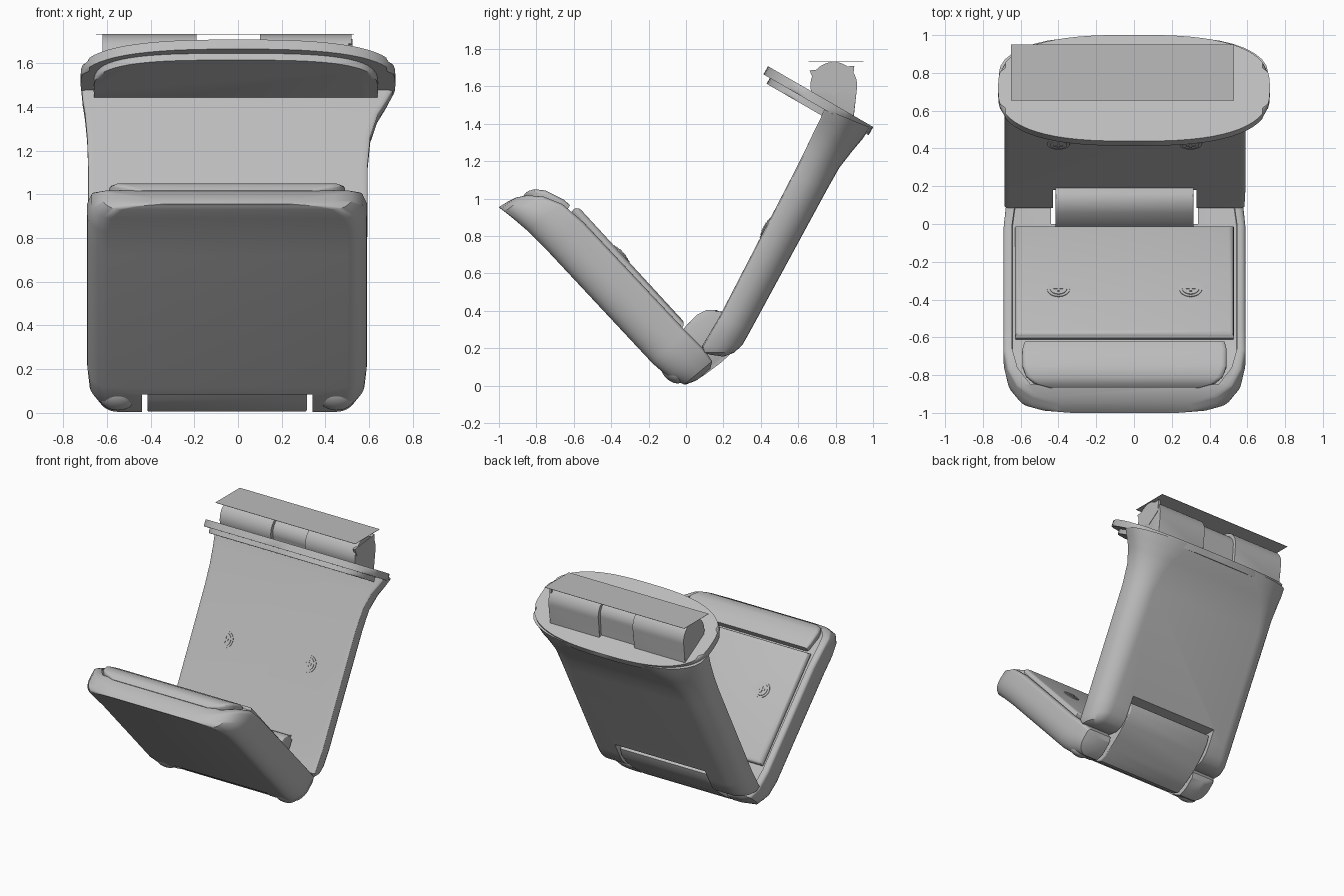
import bpy, bmesh
from math import sin, cos, pi, radians
from mathutils import Matrix, Vector

cube = bpy.data.objects.get("Cube")
if cube:
    bpy.data.objects.remove(cube, do_unlink=True)

grey = bpy.data.materials.new("plain grey")
grey.use_nodes = True
grey.diffuse_color = (0.5, 0.5, 0.5, 1)
grey.node_tree.nodes["Principled BSDF"].inputs["Base Color"].default_value = (0.5, 0.5, 0.5, 1)

MID = -0.05                      # centre line of the two leaves
# Frame whose local x, y, z run along world y, z, x
SIDE = Matrix(((0, 0, 1, 0), (1, 0, 0, 0), (0, 1, 0, 0), (0, 0, 0, 1)))


def activate(ob):
    bpy.ops.object.select_all(action='DESELECT')
    ob.select_set(True)
    bpy.context.view_layer.objects.active = ob


def finish(name, bm, smooth=True):
    bmesh.ops.recalc_face_normals(bm, faces=bm.faces)
    mesh = bpy.data.meshes.new(name)
    bm.to_mesh(mesh)
    bm.free()
    mesh.materials.append(grey)
    ob = bpy.data.objects.new(name, mesh)
    bpy.context.collection.objects.link(ob)
    activate(ob)
    if smooth:
        bpy.ops.object.shade_smooth_by_angle(angle=radians(35))
    return ob


def tilt(y, z, degrees, x=0.0):
    return Matrix.Translation((x, y, z)) @ Matrix.Rotation(radians(degrees), 4, 'X')


def prism(name, outline, z0, z1, frame, bevel=0.0, smooth=True):
    """Extrude a local xy outline from z0 to z1, with softened rims."""
    bm = bmesh.new()
    low = [bm.verts.new((x, y, z0)) for x, y in outline]
    high = [bm.verts.new((x, y, z1)) for x, y in outline]
    caps = [bm.faces.new(low), bm.faces.new(high)]
    for i in range(len(low)):
        j = (i + 1) % len(low)
        bm.faces.new((low[i], low[j], high[j], high[i]))
    if bevel:
        rims = list({e for f in caps for e in f.edges})
        bmesh.ops.bevel(bm, geom=rims, offset=bevel, segments=3, profile=0.5, affect='EDGES')
    bm.transform(frame)
    return finish(name, bm, smooth)


def box(x0, x1, y0, y1):
    return [(x0, y0), (x1, y0), (x1, y1), (x0, y1)]


def oval(a, b, power=2.0, n=64, x=0.0):
    def p(v):
        return abs(v) ** (2 / power) * (1 if v > 0 else -1)
    return [(x + a * p(cos(2 * pi * i / n)), b * p(sin(2 * pi * i / n))) for i in range(n)]


def loft(name, stations, r_in, r_out):
    """Skin rounded sections; a station is inner (y,z), outer (y,z), x0, x1, outer radius."""
    bm = bmesh.new()
    rings = []
    for inner, outer, x0, x1, rx in stations:
        a, b = Vector((0, *inner)), Vector((0, *outer))
        ri = min(0.03, rx)
        ring = []
        for cx, ct, ex, et, start in ((x0 + ri, r_in, ri, r_in, 180), (x1 - ri, r_in, ri, r_in, 270),
                                      (x1 - rx, 1 - r_out, rx, r_out, 0), (x0 + rx, 1 - r_out, rx, r_out, 90)):
            for k in range(9):
                w = radians(start + 90 * k / 8)
                co = a.lerp(b, ct + et * sin(w))
                co.x = cx + ex * cos(w)
                ring.append(bm.verts.new(co))
        rings.append(ring)
    for p, q in zip(rings, rings[1:]):
        for i in range(len(p)):
            j = (i + 1) % len(p)
            bm.faces.new((p[i], p[j], q[j], q[i]))
    bm.faces.new(rings[0])
    bm.faces.new(rings[-1])
    return finish(name, bm)


def cut(ob, cutter):
    mod = ob.modifiers.new("cut", 'BOOLEAN')
    mod.operation = 'DIFFERENCE'
    mod.solver = 'EXACT'
    mod.object = cutter
    activate(ob)
    bpy.ops.object.modifier_apply(modifier=mod.name)
    bpy.data.objects.remove(cutter, do_unlink=True)
    bpy.ops.object.shade_smooth_by_angle(angle=radians(35))


# Front leaf: shell sections from hinge to tip (inner, outer, side inset)
shell = [((0.13, 0.09), (0.06, 0.03), 0.12), ((0.14, 0.13), (-0.01, 0.005), 0.05),
         ((0.1, 0.19), (-0.1, 0.05), 0.01), ((0, 0.29), (-0.18, 0.12), 0),
         ((-0.55, 0.875), (-0.74, 0.72), 0), ((-0.66, 0.97), (-0.85, 0.83), 0),
         ((-0.76, 1.01), (-0.92, 0.89), 0.02), ((-0.85, 1.018), (-0.97, 0.93), 0.07),
         ((-0.91, 1.005), (-0.99, 0.945), 0.15), ((-0.95, 0.985), (-1, 0.955), 0.28)]
HALF = 0.64
front_leaf = loft("front_leaf", [(a, b, MID - HALF + s, MID + HALF - s, 0.09) for a, b, s in shell], 0.1, 0.6)

# Shallow recess following the inner face, leaving a rim
recess = []
for a, b, s in shell[2:8]:
    a, b = Vector(a), Vector(b)
    n = (a - b).normalized()
    w = HALF - 0.045 - s * 1.4
    recess.append((a + n * 0.1, a - n * 0.018, MID - w, MID + w, 0.005))
cut(front_leaf, loft("recess_cutter", recess, 0.05, 0.05))
cut(front_leaf, prism("front_notch_cutter", box(-0.14, 0.4, -0.1, 0.11), -0.44, 0.34, SIDE))
cut(front_leaf, prism("hinge_notch_cutter", box(0.0, 0.4, -0.1, 0.6), -0.44, 0.34, SIDE))

# Padding on the front leaf
prism("front_pad", box(-0.63, 0.53, -0.43, 0.43), -0.06, 0.0, tilt(-0.29, 0.645, -47.4), 0.03)
tip = [((-0.62, 0.965), (-0.64, 0.93), 0.01), ((-0.655, 0.995), (-0.68, 0.93), 0),
       ((-0.75, 1.043), (-0.76, 0.96), 0), ((-0.81, 1.05), (-0.81, 0.98), 0.02),
       ((-0.845, 1.04), (-0.84, 0.98), 0.06), ((-0.868, 1.018), (-0.86, 0.99), 0.14)]
loft("tip_pad", [(a, b, MID - 0.54 + s, MID + 0.54 - s, 0.03) for a, b, s in tip], 0.25, 0.2)

# Feet under the front leaf
for side, x in (("right", -0.55), ("left", 0.45)):
    bm = bmesh.new()
    bmesh.ops.create_uvsphere(bm, u_segments=32, v_segments=16, radius=1)
    bm.transform(tilt(-0.07, 0.075, -44, x) @ Matrix.Diagonal((0.085, 0.075, 0.05, 1)))
    finish(side + "_foot", bm)

# Back leaf flaring up to the top plate
back = [((0.13, 0.165), (0.2, 0.155), -0.63, 0.53, 0.06), ((0.095, 0.178), (0.255, 0.175), -0.67, 0.57, 0.09),
        ((0.085, 0.21), (0.3, 0.215), -0.685, 0.585, 0.12), ((0.18, 0.37), (0.34, 0.285), -0.685, 0.59, 0.13),
        ((0.57, 1.125), (0.755, 1.05), -0.685, 0.592, 0.15), ((0.64, 1.265), (0.82, 1.165), -0.69, 0.605, 0.19),
        ((0.69, 1.37), (0.89, 1.255), -0.7, 0.64, 0.26), ((0.72, 1.43), (0.945, 1.32), -0.71, 0.68, 0.35),
        ((0.74, 1.48), (0.985, 1.38), -0.715, 0.71, 0.42)]
back_leaf = loft("back_leaf", back, 0.04, 0.75)
cut(back_leaf, prism("back_notch_cutter", box(0, 0.5, 0, 0.37), -0.43, 0.33, SIDE))

# Hinge filling both notches
hinge = [(-0.15, 0.11), (-0.1, 0.06), (-0.05, 0.025), (0, 0.006), (0.05, 0.025), (0.11, 0.065),
         (0.19, 0.125), (0.27, 0.2), (0.33, 0.27), (0.35, 0.33), (0.3, 0.37), (0.2, 0.385),
         (0.16, 0.405), (0.11, 0.405), (0.06, 0.38), (0, 0.32), (-0.05, 0.25)]
prism("hinge", hinge, -0.415, 0.315, SIDE, 0.008)

# Tilted top plate with a lip beneath
plate = tilt(0.72, 1.545, -30)
prism("top_plate", oval(0.72, 0.325, 2.7), -0.05, 0, plate, 0.018)
prism("plate_lip", oval(0.65, 0.285, 3.2, x=-0.01), -0.085, -0.04, plate, 0.012)

# Barrel halves, bridge and end tab on the plate


def barrel(r):
    arc = [(0.79 + r * cos(radians(a)), 1.605 + r * sin(radians(a))) for a in range(-10, 201, 7)]
    return arc + [(0.79 - r * 0.9, 1.535), (0.79 + r * 0.85, 1.43)]


prism("barrel_right", barrel(0.125), -0.62, -0.19, SIDE, 0.006)
prism("barrel_left", barrel(0.125), 0.1, 0.52, SIDE, 0.006)
prism("barrel_bridge", barrel(0.1), -0.19, 0.1, SIDE)
prism("end_tab", [(0.66, 1.685), (0.9, 1.71), (0.89, 1.62), (0.79, 1.55), (0.69, 1.62)], 0.505, 0.523, SIDE, smooth=False)

# Thin flat sheet resting on the barrel
prism("top_sheet", box(-0.65, 0.53, 0.655, 0.95), -0.002, 0, Matrix.Translation((0, 0, 1.732)), smooth=False)

# Screws on both inner faces
for leaf, y, z, angle in (("front", -0.345, 0.705, -47.4), ("back", 0.425, 0.844, 62.7)):
    for side, x in (("right", -0.4), ("left", 0.3)):
        frame = tilt(y, z, angle, x)
        name = f"{leaf}_{side}_screw"
        prism(name + "_washer", oval(0.06, 0.06, n=32), -0.01, 0.004, frame)
        prism(name + "_head", oval(0.045, 0.045, n=32), -0.01, 0.008, frame)
        prism(name + "_cross_a", box(-0.025, 0.025, -0.006, 0.006), 0, 0.012, frame, smooth=False)
        prism(name + "_cross_b", box(-0.006, 0.006, -0.025, 0.025), 0, 0.012, frame, smooth=False)
